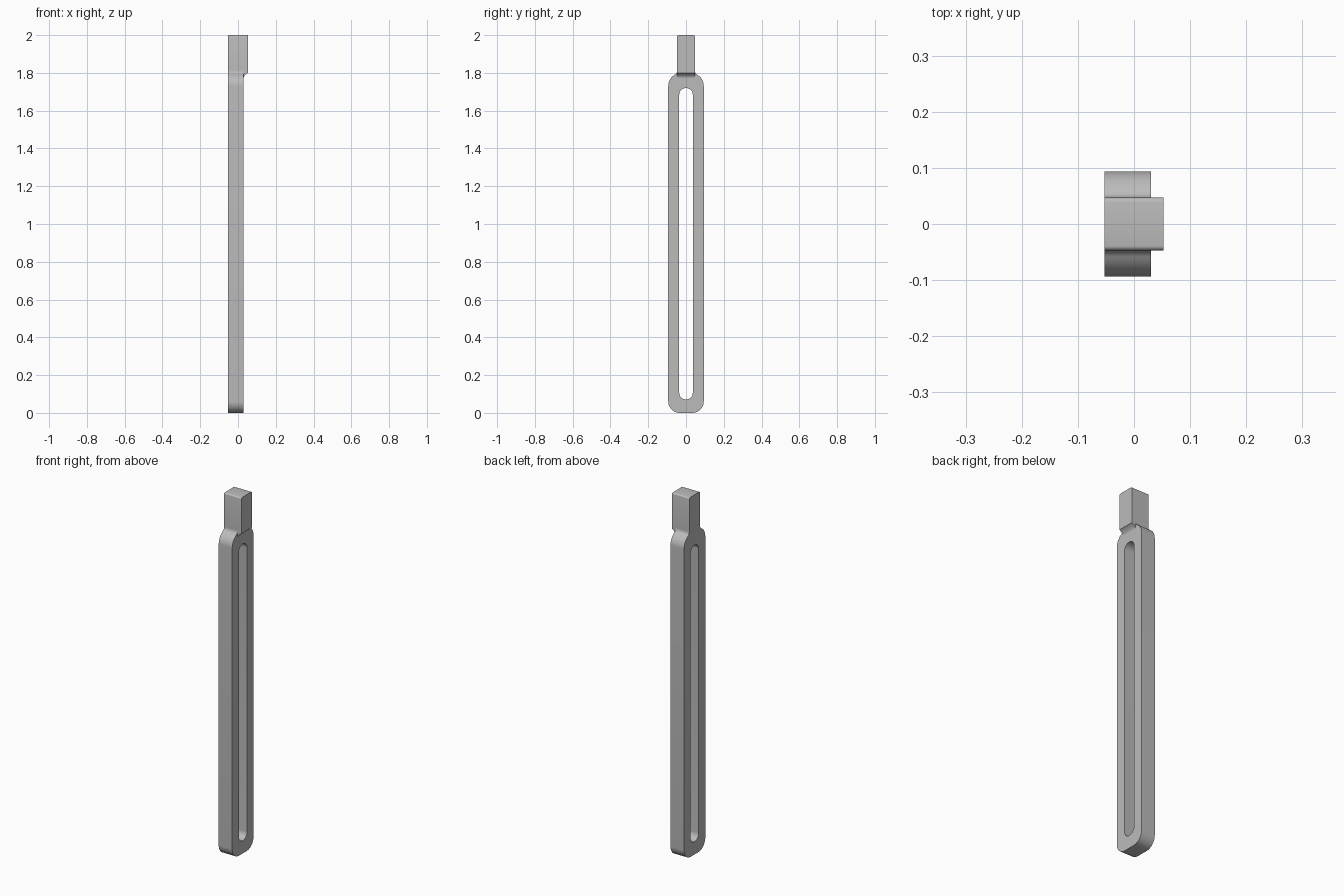
import bpy, bmesh, math
from mathutils import Vector

cube = bpy.data.objects.get("Cube")
if cube:
    bpy.data.objects.remove(cube, do_unlink=True)

mat = bpy.data.materials.new("plain grey")
mat.use_nodes = True
GREY = (0.5, 0.5, 0.5, 1)
mat.diffuse_color = GREY
mat.node_tree.nodes["Principled BSDF"].inputs["Base Color"].default_value = GREY

BACK, FACE, HEAD = -0.053, 0.03, 0.053   # x of bar back, bar face, head face
NECK, TOP = 0.047, 2.0                   # head half width, total height


def arc(cy, cz, r, a0, a1, n=10):
    angles = [math.radians(a0 + (a1 - a0) * i / n) for i in range(n + 1)]
    return [(cy + r * math.cos(a), cz + r * math.sin(a)) for a in angles]


def blend(p, c, q, n=6):
    p, c, q = Vector(p), Vector(c), Vector(q)
    ts = [i / n for i in range(n + 1)]
    return [tuple(p * (1 - t) ** 2 + c * 2 * t * (1 - t) + q * t * t) for t in ts]


def extrude_loops(bm, loops, to_3d, offset):
    """Fill outline loops (later ones are holes) and extrude them."""
    edges = []
    for loop in loops:
        vs = [bm.verts.new(to_3d(*p)) for p in loop]
        edges += [bm.edges.new((vs[i - 1], vs[i])) for i in range(len(vs))]
    bmesh.ops.triangle_fill(bm, use_beauty=True, use_dissolve=False, edges=edges)
    res = bmesh.ops.extrude_face_region(bm, geom=bm.faces[:])
    moved = [g for g in res["geom"] if isinstance(g, bmesh.types.BMVert)]
    bmesh.ops.translate(bm, verts=moved, vec=offset)
    bmesh.ops.recalc_face_normals(bm, faces=bm.faces[:])


def finish(bm, name):
    mesh = bpy.data.meshes.new(name)
    bm.to_mesh(mesh)
    bm.free()
    mesh.materials.append(mat)
    obj = bpy.data.objects.new(name, mesh)
    bpy.context.collection.objects.link(obj)
    bpy.ops.object.select_all(action="DESELECT")
    obj.select_set(True)
    bpy.context.view_layer.objects.active = obj
    bpy.ops.object.shade_smooth_by_angle(angle=math.radians(30))


# Slotted bar: rounded foot, shoulders flowing into the neck, long slot
half = arc(0.034, 0.06, 0.06, -90, 0)
shoulder = arc(0.024, 1.73, 0.07, 0, 60)
half += shoulder + blend(shoulder[-1], (NECK, 1.797), (NECK, 1.812))[1:]
outline = half + [(-y, z) for y, z in reversed(half)]
slot = arc(0, 0.107, 0.036, 180, 360, 16) + arc(0, 1.684, 0.036, 0, 180, 16)
bm = bmesh.new()
extrude_loops(bm, [outline, slot], lambda y, z: (BACK, y, z), (FACE - BACK, 0, 0))
finish(bm, "slotted_bar")

# Square head: overhangs the bar face, with a curved underside
profile = [(BACK, TOP), (BACK, 1.812), (FACE, 1.812)]
profile += blend((FACE, 1.775), (0.034, 1.789), (HEAD, 1.8)) + [(HEAD, TOP)]
bm = bmesh.new()
extrude_loops(bm, [profile], lambda x, z: (x, -NECK, z), (0, 2 * NECK, 0))
bmesh.ops.dissolve_limit(bm, angle_limit=0.01, verts=bm.verts[:], edges=bm.edges[:])
rims = [e for e in bm.edges
        if all(v.co.z > TOP - 0.001 for v in e.verts)
        and abs(e.verts[0].co.y - e.verts[1].co.y) < 0.001]
bmesh.ops.bevel(bm, geom=rims, offset=0.008, segments=4, profile=0.5, affect="EDGES")
finish(bm, "square_head")
